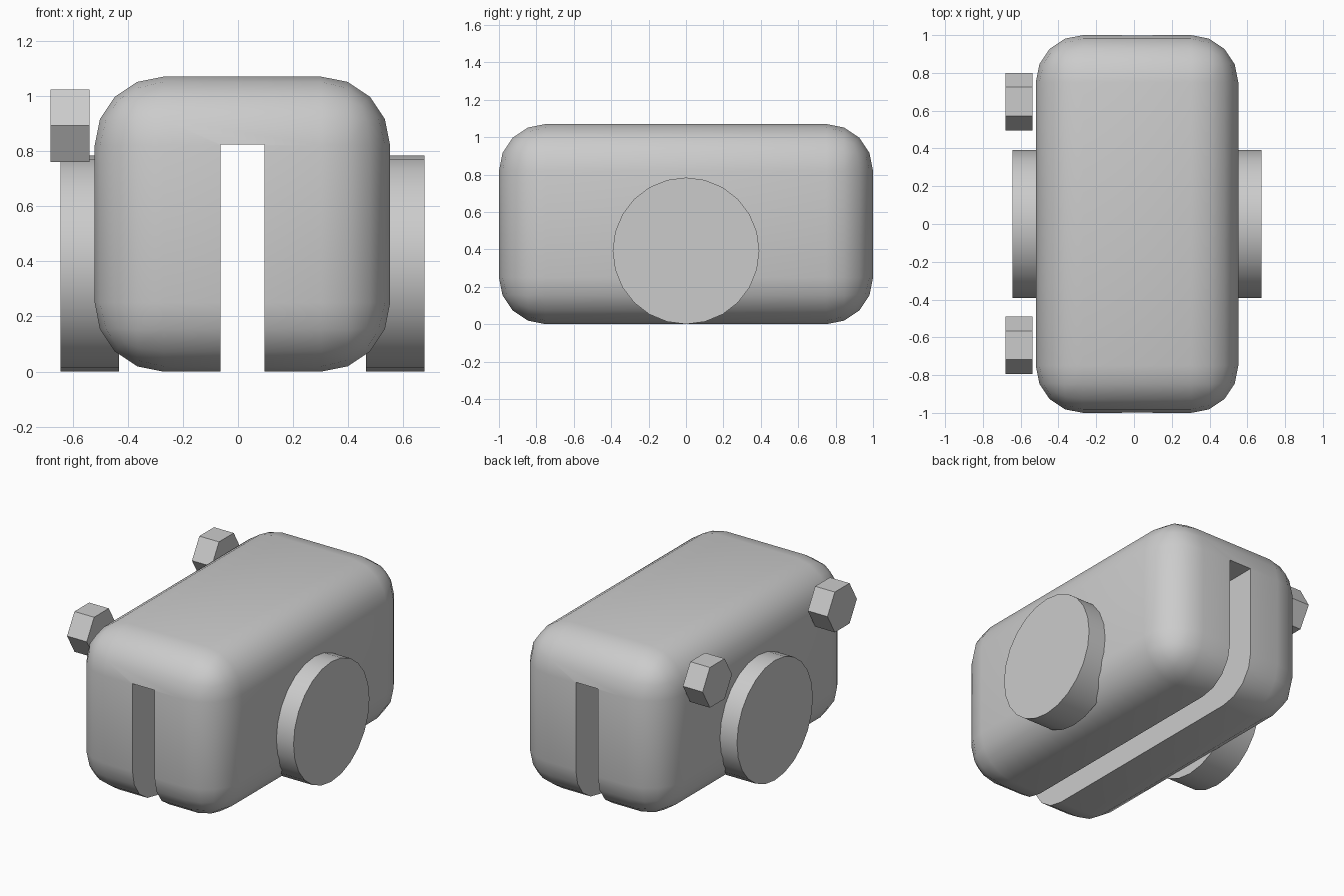
import bpy
from math import pi, radians

if "Cube" in bpy.data.objects:
    bpy.data.objects.remove(bpy.data.objects["Cube"])


def box(name, lo, hi):
    """Box between two corners, with clean unit scale."""
    bpy.ops.mesh.primitive_cube_add(size=1, location=[(a + b) / 2 for a, b in zip(lo, hi)])
    ob = bpy.context.object
    ob.name = name
    ob.scale = [b - a for a, b in zip(lo, hi)]
    bpy.ops.object.transform_apply(location=False, rotation=False, scale=True)
    return ob


def prism_x(name, sides, radius, x0, x1, y, z, turn=0.0):
    """Cylinder or prism lying along x."""
    bpy.ops.mesh.primitive_cylinder_add(vertices=sides, radius=radius, depth=x1 - x0)
    ob = bpy.context.object
    ob.name = name
    ob.rotation_euler = (0, 0, turn)
    bpy.ops.object.transform_apply(location=False, rotation=True, scale=False)
    ob.rotation_euler = (0, pi / 2, 0)
    ob.location = ((x0 + x1) / 2, y, z)
    bpy.ops.object.transform_apply(location=False, rotation=True, scale=False)
    return ob


# Slot cutter running along the underside and both ends
cutter = box("slot_cutter", (-0.063, -1.2, -0.3), (0.097, 1.2, 0.824))
cutter.hide_render = True
cutter.hide_set(True)

# Rounded body
body = box("body", (-0.52, -1, 0.0), (0.552, 1, 1.07))
bevel = body.modifiers.new("rounding", 'BEVEL')
bevel.width = 0.25
bevel.segments = 4
slot = body.modifiers.new("slot", 'BOOLEAN')
slot.object = cutter
slot.operation = 'DIFFERENCE'
slot.solver = 'EXACT'
bpy.ops.object.select_all(action='DESELECT')
body.select_set(True)
bpy.context.view_layer.objects.active = body
for name in [m.name for m in body.modifiers]:
    bpy.ops.object.modifier_apply(modifier=name)
bpy.data.objects.remove(cutter)
bpy.ops.object.shade_smooth_by_angle(angle=radians(40))

# Side wheels
for name, x0, x1 in (("left_wheel", -0.643, -0.431), ("right_wheel", 0.464, 0.676)):
    prism_x(name, 24, 0.392, x0, x1, 0, 0.392)
    bpy.ops.object.shade_smooth_by_angle(angle=radians(30))

# Hexagonal studs beside the left face, corners pointing along y
for name, y in (("front_stud", -0.642), ("back_stud", 0.648)):
    prism_x(name, 6, 0.152, -0.68, -0.538, y, 0.892)
